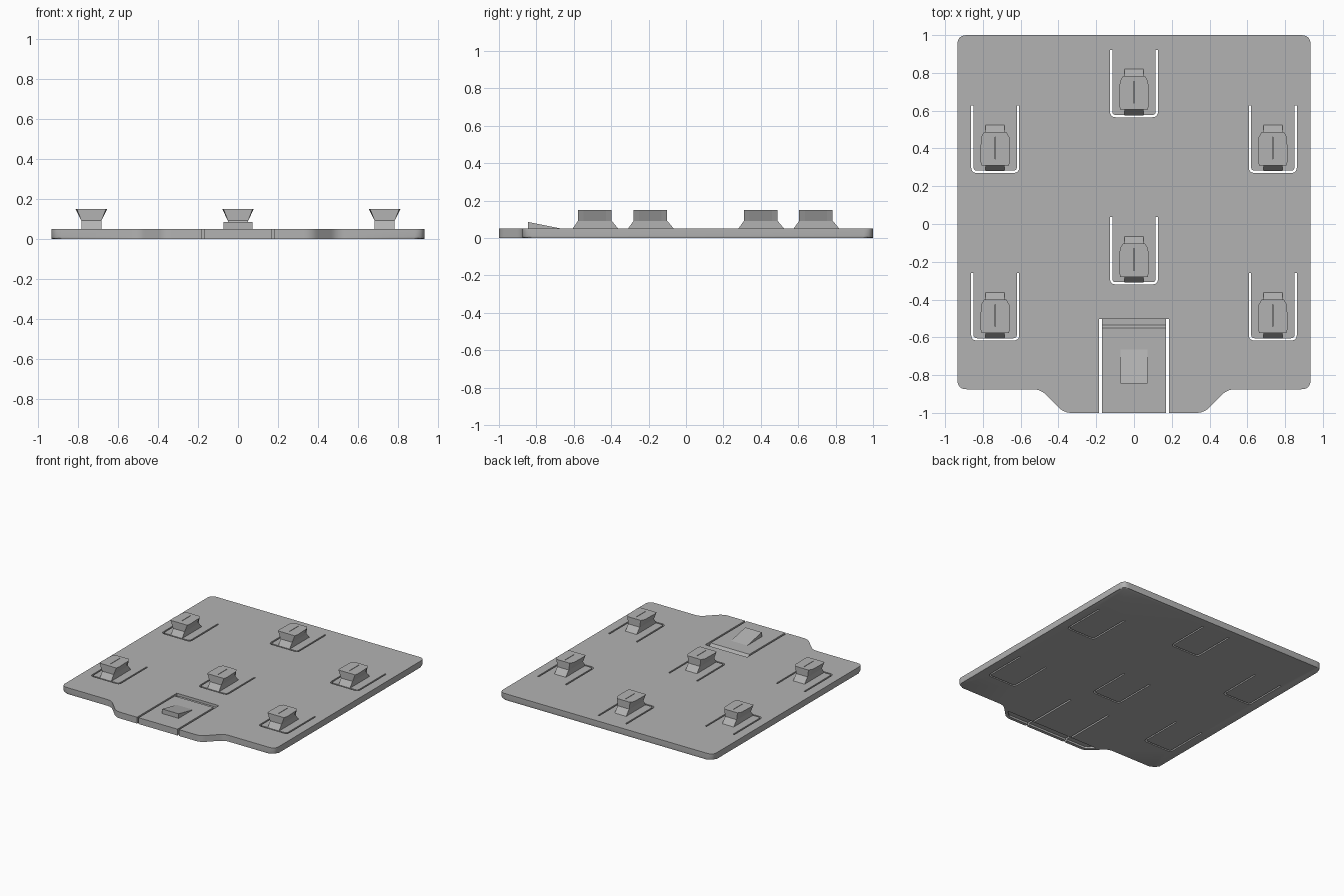
import bpy, bmesh
from mathutils import Vector

if "Cube" in bpy.data.objects:
    bpy.data.objects.remove(bpy.data.objects["Cube"], do_unlink=True)

grey = bpy.data.materials.new("plain_grey")
grey.use_nodes = True
grey.diffuse_color = (0.45, 0.45, 0.45, 1)
grey.node_tree.nodes["Principled BSDF"].inputs["Base Color"].default_value = (0.45, 0.45, 0.45, 1)


def make_object(name, bm):
    bmesh.ops.recalc_face_normals(bm, faces=bm.faces[:])
    mesh = bpy.data.meshes.new(name)
    bm.to_mesh(mesh)
    bm.free()
    mesh.materials.append(grey)
    obj = bpy.data.objects.new(name, mesh)
    bpy.context.collection.objects.link(obj)
    return obj


def loft(bm, lower, upper):
    """Close a solid between two rings of equal length."""
    a = [bm.verts.new(p) for p in lower]
    b = [bm.verts.new(p) for p in upper]
    n = len(a)
    bm.faces.new(a[::-1])
    bm.faces.new(b)
    for i in range(n):
        bm.faces.new((a[i], a[(i + 1) % n], b[(i + 1) % n], b[i]))


def prism(bm, outline, z0, z1):
    loft(bm, [(x, y, z0) for x, y in outline], [(x, y, z1) for x, y in outline])


def side_prism(bm, profile, half):
    """Extrude a (y, z) profile across x."""
    loft(bm, [(-half, y, z) for y, z in profile], [(half, y, z) for y, z in profile])


def mirrored(half):
    """Complete an outline from its right half, listed front to back."""
    return half + [(-x, y) for x, y in reversed(half)]


def rounded(points, radii, steps=6):
    """Round the corners of an outline with quadratic arcs."""
    result = []
    for i, (p, r) in enumerate(zip(points, radii)):
        p = Vector(p)
        if r == 0:
            result.append(tuple(p))
            continue
        a = p + (Vector(points[i - 1]) - p).normalized() * r
        b = p + (Vector(points[(i + 1) % len(points)]) - p).normalized() * r
        for k in range(steps + 1):
            t = k / steps
            q = (a * (1 - t) + p * t) * (1 - t) + (p * (1 - t) + b * t) * t
            result.append(tuple(q))
    return result


def cut(target, bm):
    cutter = make_object("cutter", bm)
    cutter.hide_render = True
    mod = target.modifiers.new("cut", 'BOOLEAN')
    mod.operation = 'DIFFERENCE'
    mod.solver = 'EXACT'
    mod.object = cutter
    bpy.context.view_layer.objects.active = target
    bpy.ops.object.modifier_apply(modifier=mod.name)
    bpy.data.objects.remove(cutter, do_unlink=True)


TOP = 0.05
# Peg positions: x and the front edge of the spring slot
PEGS = [(x, y) for y in (0.27, -0.617) for x in (-0.735, 0.735)] + [(0, 0.565), (0, -0.32)]

# Base plate with front tab and softened lower rim
bm = bmesh.new()
half = [(0.37, -1), (0.495, -0.875), (0.935, -0.875), (0.935, 1)]
outline = rounded(mirrored(half), [0.04, 0.04, 0.05, 0.05] + [0.05, 0.05, 0.04, 0.04])
prism(bm, outline, 0, TOP)
rim = [e for e in bm.edges if all(v.co.z < 0.001 for v in e.verts)]
bmesh.ops.bevel(bm, geom=rim, offset=0.012, segments=2, profile=0.5, affect='EDGES')
plate = make_object("base_plate", bm)

# Spring slots around the pegs and release slots beside the clip
bm = bmesh.new()
for px, py in PEGS:
    w, t, length = 0.127, 0.012, 0.357
    u = [(-w, 0), (w, 0), (w, length), (w - t, length),
         (w - t, t), (t - w, t), (t - w, length), (-w, length)]
    u = rounded(u, [0.03, 0.03, 0, 0, 0.02, 0.02, 0, 0], 4)
    prism(bm, [(px + x, py + y) for x, y in u], -0.1, 0.2)
for s in (-1, 1):
    prism(bm, [(s * 0.17, -1.1), (s * 0.184, -1.1), (s * 0.184, -0.502), (s * 0.17, -0.502)], -0.1, 0.2)
cut(plate, bm)

# Hinge groove across the clip
bm = bmesh.new()
side_prism(bm, [(-0.502, 0.1), (-0.502, 0.03), (-0.535, 0.03), (-0.55, TOP), (-0.55, 0.1)], 0.177)
cut(plate, bm)

# Shallow finger pocket beneath the tab
bm = bmesh.new()
pocket = mirrored([(0.36, -0.975), (0.42, -0.92)])
prism(bm, rounded(pocket, [0.02] * 4, 3), -0.1, 0.015)
cut(plate, bm)

# Raised wedge on the clip
bm = bmesh.new()
side_prism(bm, [(-0.845, 0.045), (-0.845, 0.086), (-0.665, TOP), (-0.665, 0.045)], 0.072)
make_object("clip_wedge", bm)

# Pegs: sloped neck with a flared head
for i, (px, py) in enumerate(PEGS):
    bm = bmesh.new()
    side_prism(bm, [(0.01, 0.045), (0.01, TOP), (0.042, 0.095), (0.217, 0.095),
                    (0.255, TOP), (0.255, 0.045)], 0.05)
    neck = make_object(f"peg_neck_{i + 1}", bm)

    bm = bmesh.new()
    upper = mirrored([(0.073, 0.04), (0.079, 0.07), (0.075, 0.19), (0.058, 0.218)])
    lower = mirrored([(0.05, 0.04), (0.05, 0.07), (0.05, 0.19), (0.05, 0.218)])
    loft(bm, [(x, y, 0.09) for x, y in lower], [(x, y, 0.15) for x, y in upper])
    head = make_object(f"peg_head_{i + 1}", bm)
    bm = bmesh.new()
    prism(bm, [(-0.002, 0.075), (0.002, 0.075), (0.002, 0.19), (-0.002, 0.19)], 0.12, 0.2)
    cut(head, bm)
    for part in (neck, head):
        part.location = (px, py, 0)

# Smooth the rounded rim, keep edges crisp
bpy.ops.object.select_all(action='DESELECT')
plate.select_set(True)
bpy.context.view_layer.objects.active = plate
bpy.ops.object.shade_smooth_by_angle(angle=0.6)
